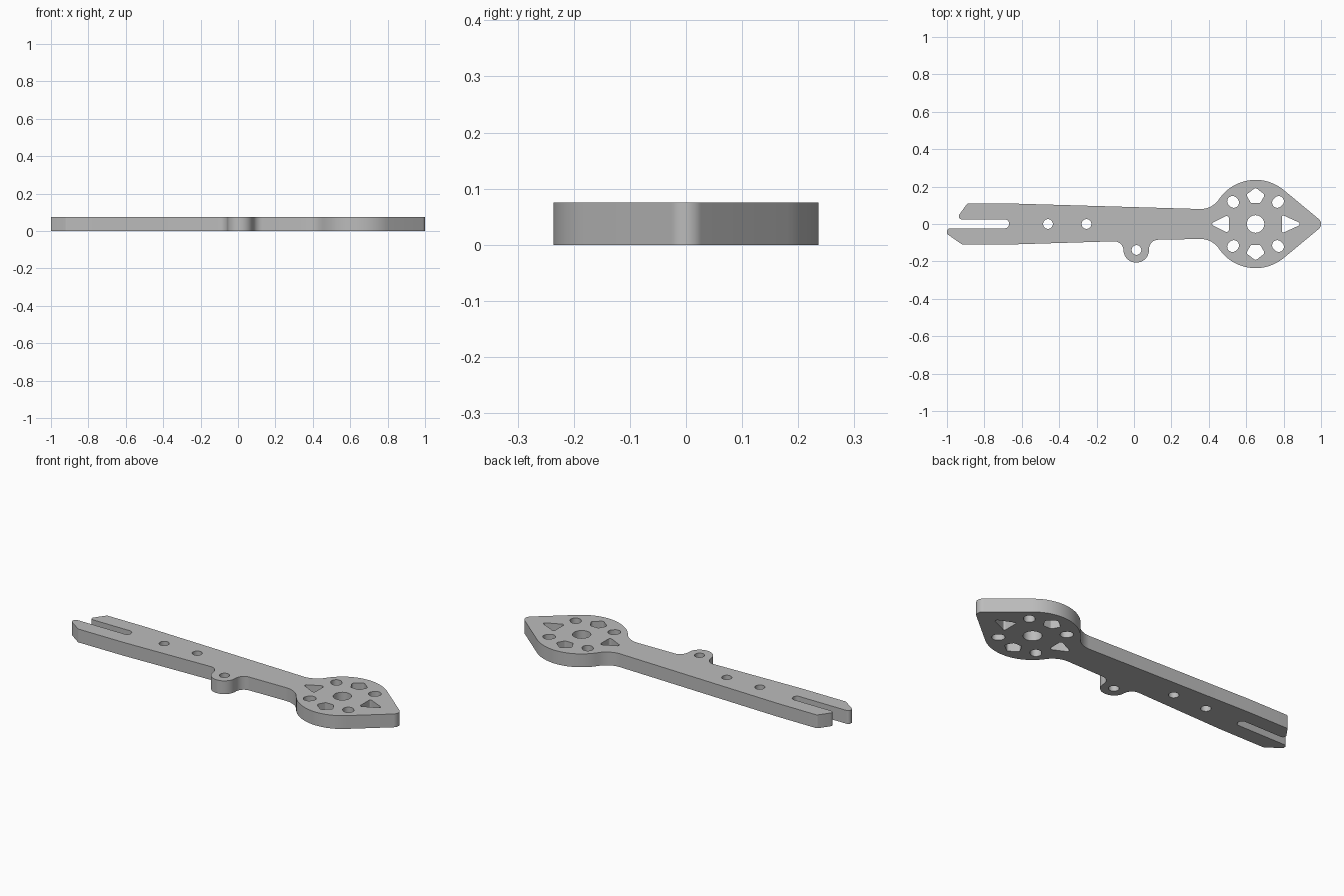
import bpy, bmesh
from math import sin, cos, radians, tan, pi
from mathutils import Vector

cube = bpy.data.objects.get("Cube")
if cube:
    bpy.data.objects.remove(cube)

THICK = 0.075
HEAD_X = 0.65


def arc(cx, cy, r, start, end, n=16):
    """Points along an arc, angles in degrees."""
    angles = [radians(start + (end - start) * i / n) for i in range(n + 1)]
    return [(cx + r * cos(a), cy + r * sin(a)) for a in angles]


def rounded(points, closed=True, n=8):
    """Round the corners of a path given as (x, y, radius)."""
    out = []
    count = len(points)
    for i, (x, y, r) in enumerate(points):
        if r == 0 or (not closed and i in (0, count - 1)):
            out.append((x, y))
            continue
        p = Vector((x, y))
        a = (Vector(points[i - 1][:2]) - p).normalized()
        b = (Vector(points[(i + 1) % count][:2]) - p).normalized()
        half = a.angle(b) / 2
        centre = p + (a + b).normalized() * r / sin(half)
        first = p + a * r / tan(half) - centre
        last = p + b * r / tan(half) - centre
        sweep = pi - 2 * half
        for k in range(n + 1):
            t = k / n
            v = (first * sin((1 - t) * sweep) + last * sin(t * sweep)) / sin(sweep)
            out.append(tuple(centre + v))
    return out


def circle(x, y, r):
    return arc(x, y, r, 0, 360, 32)[:-1]


def slot(x, y, r, stretch, angle):
    """Short slot stretched along the given direction."""
    dx, dy = stretch * cos(radians(angle)), stretch * sin(radians(angle))
    return (arc(x + dx, y + dy, r, angle - 90, angle + 90)
            + arc(x - dx, y - dy, r, angle + 90, angle + 270))


# Pointed head and neck, upper half
head = (arc(0.965, 0, 0.035, 0, 50, 8)
        + arc(HEAD_X, 0, 0.236, 50, 145.8, 28)
        + arc(0.3555, 0.2, 0.12, -34.2, -90, 12))

# Arm with forked end and side lug
arm = rounded([
    (-0.64, 0.109, 0), (-0.892, 0.109, 0.012), (-0.952, 0.025, 0.016),
    (-0.668, 0.025, 0.022), (-0.668, -0.023, 0.022),
    (-1.0, -0.023, 0.018), (-1.0, -0.053, 0.012), (-0.92, -0.109, 0.01),
    (-0.64, -0.109, 0), (-0.056, -0.091, 0.05), (-0.056, -0.206, 0.066),
    (0.08, -0.206, 0.066), (0.08, -0.085, 0.05), (0.3, -0.081, 0)],
    closed=False)
outline = head + arm + [(x, -y) for x, y in reversed(head[1:])]

# Holes in the arm, the lug and the head
holes = [circle(-0.46, 0, 0.026), circle(-0.254, 0, 0.026),
         circle(0.013, -0.139, 0.026), circle(HEAD_X, 0, 0.047)]
holes += [slot(HEAD_X + 0.12 * sx, 0.118 * sy, 0.028, 0.005, 45 * sx * sy)
          for sx in (-1, 1) for sy in (-1, 1)]
for s in (-1, 1):
    holes.append(rounded([
        (HEAD_X, s * 0.195, 0.014), (HEAD_X + 0.05, s * 0.156, 0.012),
        (HEAD_X + 0.025, s * 0.112, 0.01), (HEAD_X - 0.025, s * 0.112, 0.01),
        (HEAD_X - 0.05, s * 0.156, 0.012)]))
holes.append(rounded([(0.405, 0, 0.01), (0.507, 0.05, 0.012), (0.507, -0.05, 0.012)]))
holes.append(rounded([(0.9, 0, 0.01), (0.79, 0.05, 0.008), (0.79, -0.05, 0.008)]))

# Filled, extruded profile
curve = bpy.data.curves.new("arm_plate", "CURVE")
curve.dimensions = "2D"
curve.fill_mode = "BOTH"
curve.extrude = THICK / 2
for loop in [outline] + holes:
    spline = curve.splines.new("POLY")
    spline.points.add(len(loop) - 1)
    for point, (x, y) in zip(spline.points, loop):
        point.co = (x, y, 0, 1)
    spline.use_cyclic_u = True
plate = bpy.data.objects.new("arm_plate", curve)
bpy.context.collection.objects.link(plate)

# Turn into a clean mesh standing on the ground
bpy.ops.object.select_all(action="DESELECT")
plate.select_set(True)
bpy.context.view_layer.objects.active = plate
bpy.ops.object.convert(target="MESH")
bm = bmesh.new()
bm.from_mesh(plate.data)
bmesh.ops.remove_doubles(bm, verts=bm.verts, dist=0.0003)
bmesh.ops.translate(bm, verts=bm.verts, vec=(0, 0, THICK / 2))
bmesh.ops.recalc_face_normals(bm, faces=bm.faces)
bm.to_mesh(plate.data)
bm.free()
bpy.ops.object.shade_smooth_by_angle(angle=radians(30))

# Plain grey
grey = bpy.data.materials.new("plain_grey")
grey.use_nodes = True
colour = (0.5, 0.5, 0.5, 1)
grey.diffuse_color = colour
grey.node_tree.nodes["Principled BSDF"].inputs["Base Color"].default_value = colour
plate.data.materials.clear()
plate.data.materials.append(grey)
